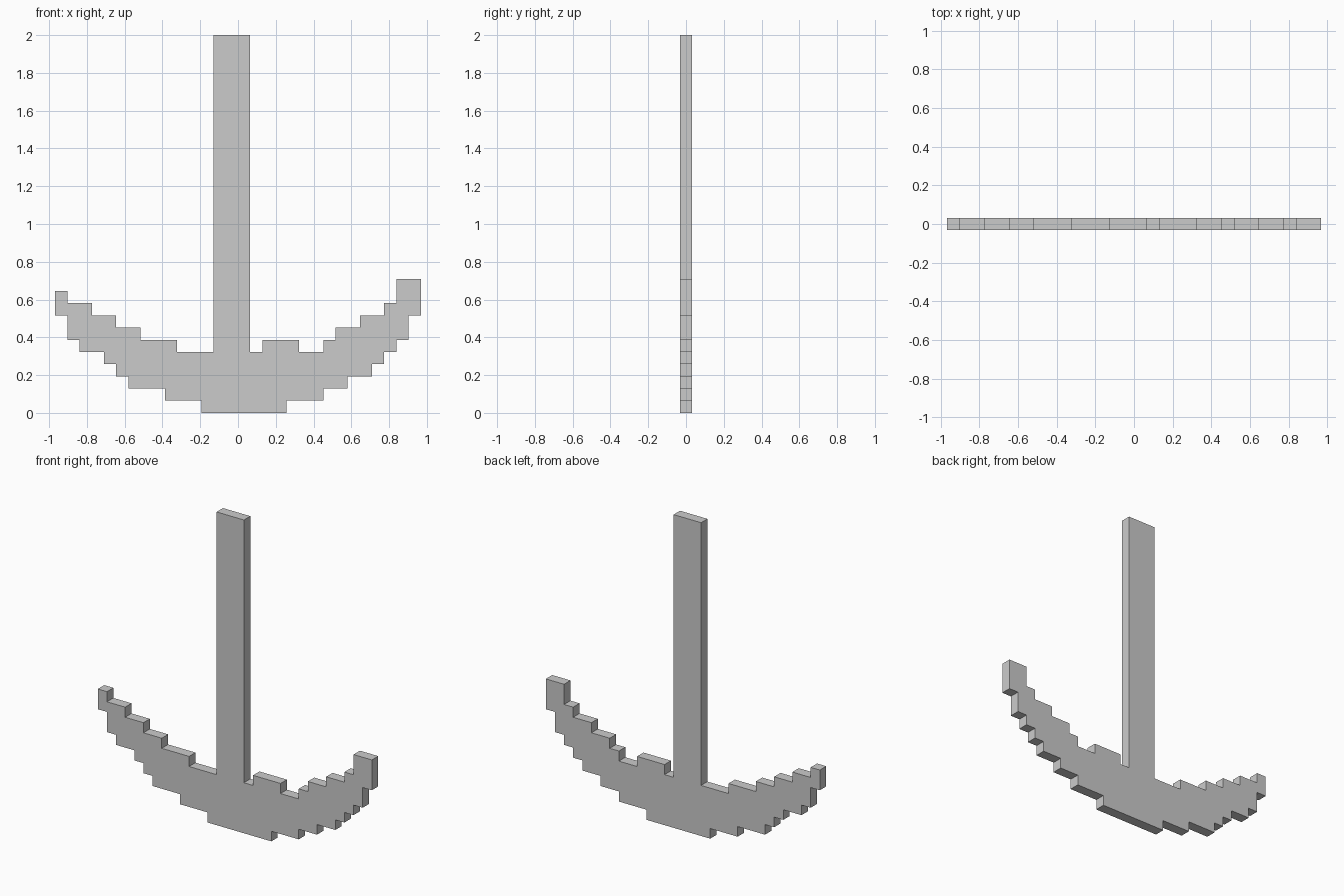
import bpy, bmesh

if "Cube" in bpy.data.objects:
    bpy.data.objects.remove(bpy.data.objects["Cube"])

U = 2 / 31          # one step of the blocky outline
HALF_DEPTH = U / 2

# Runs of the stepped outline: (x where the run ends, height of the run), in steps
underside = [(-14, 8), (-13, 6), (-11, 5), (-10, 4), (-9, 3), (-6, 2), (-3, 1), (4, 0),
             (7, 1), (9, 2), (11, 3), (12, 4), (13, 5), (14, 6), (15, 8)]
# Upper edge; the tall run is the shank
top_edge = [(-14, 10), (-12, 9), (-10, 8), (-8, 7), (-5, 6), (-2, 5), (1, 31), (2, 5),
            (5, 6), (7, 5), (8, 6), (10, 7), (12, 8), (13, 9), (15, 11)]


def staircase(runs, x):
    points = []
    for end, z in runs:
        points += [(x, z), (end, z)]
        x = end
    return points


def extruded_plate(name, outline):
    bm = bmesh.new()
    face = bm.faces.new([bm.verts.new((x * U, -HALF_DEPTH, z * U)) for x, z in outline])
    extrusion = bmesh.ops.extrude_face_region(bm, geom=[face], use_keep_orig=True)
    moved = [g for g in extrusion["geom"] if isinstance(g, bmesh.types.BMVert)]
    bmesh.ops.translate(bm, verts=moved, vec=(0, 2 * HALF_DEPTH, 0))
    bmesh.ops.recalc_face_normals(bm, faces=bm.faces)
    mesh = bpy.data.meshes.new(name)
    bm.to_mesh(mesh)
    bm.free()
    obj = bpy.data.objects.new(name, mesh)
    bpy.context.collection.objects.link(obj)
    return obj


# Anchor: curved arms and shank as one flat plate
extruded_plate("anchor", staircase(underside, -15) + staircase(top_edge, -15)[::-1])
